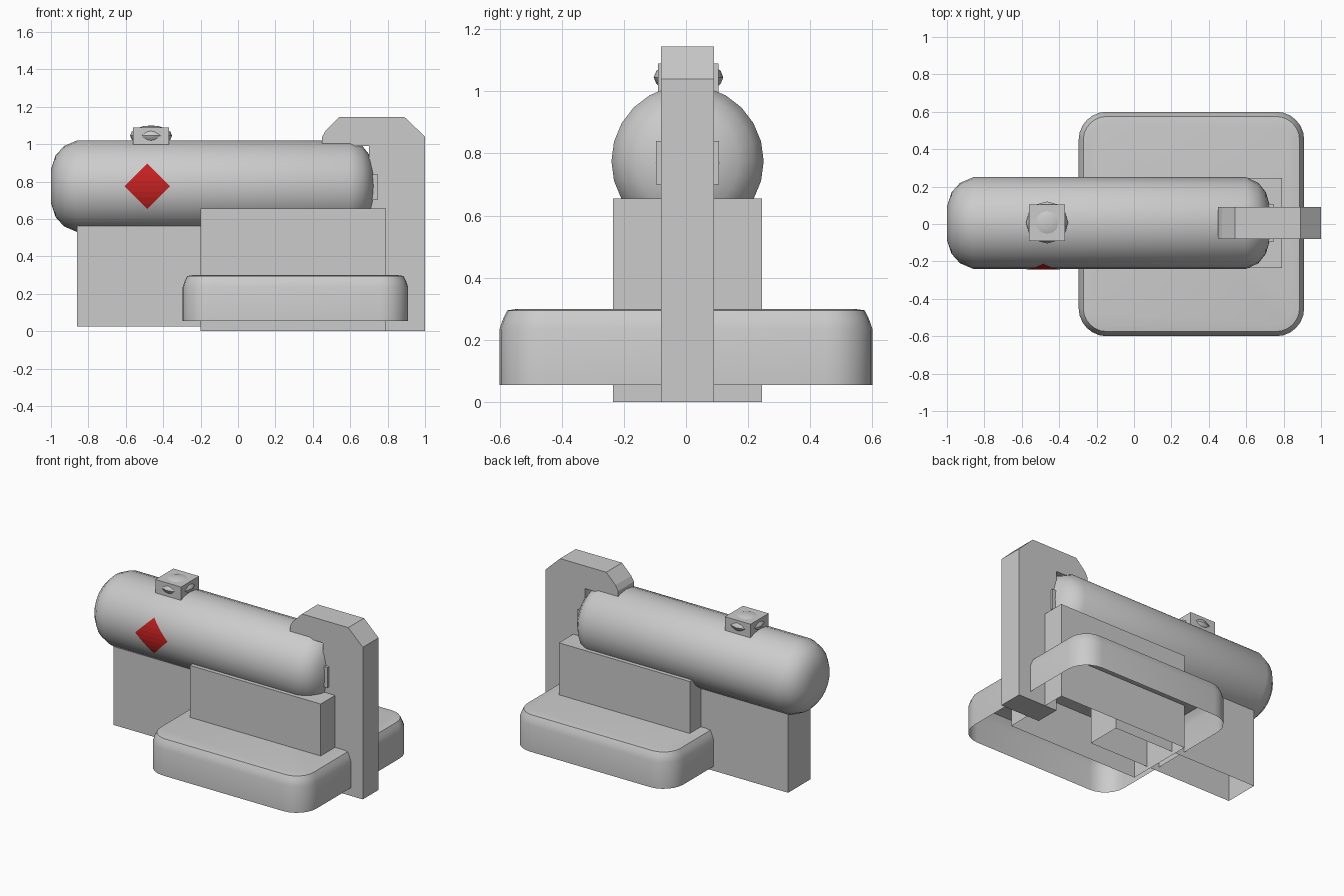
import bpy, bmesh, math

cube = bpy.data.objects.get("Cube")
if cube:
    bpy.data.objects.remove(cube, do_unlink=True)


def material(name, rgb):
    m = bpy.data.materials.new(name)
    m.use_nodes = True
    color = (*rgb, 1)
    m.diffuse_color = color
    m.node_tree.nodes["Principled BSDF"].inputs["Base Color"].default_value = color
    return m


GRAY = material("light gray", (0.6, 0.6, 0.6))
RED = material("red", (0.55, 0.015, 0.015))
MID_Y = 0.005
TANK_Z, TANK_R = 0.775, 0.245


def finish(name, bm, mat=GRAY, smooth=False):
    bmesh.ops.recalc_face_normals(bm, faces=bm.faces[:])
    mesh = bpy.data.meshes.new(name)
    bm.to_mesh(mesh)
    bm.free()
    obj = bpy.data.objects.new(name, mesh)
    bpy.context.collection.objects.link(obj)
    mesh.materials.append(mat)
    if smooth:
        bpy.ops.object.select_all(action='DESELECT')
        obj.select_set(True)
        bpy.context.view_layer.objects.active = obj
        bpy.ops.object.shade_smooth_by_angle(angle=math.radians(40))
    return obj


def loft(bm, rings):
    """Join equal-length closed rings of points with quads."""
    rows = [[bm.verts.new(p) for p in ring] for ring in rings]
    for a, b in zip(rows, rows[1:]):
        for i in range(len(a)):
            j = (i + 1) % len(a)
            bm.faces.new((a[i], a[j], b[j], b[i]))
    return rows


def box(name, x, y, z, open_bottom=False):
    bm = bmesh.new()
    rings = [[(x[0], y[0], h), (x[1], y[0], h), (x[1], y[1], h), (x[0], y[1], h)] for h in z]
    rows = loft(bm, rings)
    bm.faces.new(rows[1])
    if not open_bottom:
        bm.faces.new(rows[0])
    return finish(name, bm)


def ellipsoid(name, center, radii):
    bm = bmesh.new()
    bmesh.ops.create_uvsphere(bm, u_segments=12, v_segments=8, radius=1)
    bmesh.ops.scale(bm, vec=radii, verts=bm.verts)
    bmesh.ops.translate(bm, vec=center, verts=bm.verts)
    return finish(name, bm, smooth=True)


# Rounded base shell, open underneath
def rounded_outline(inset, z, radius=0.15, steps=6):
    hx, hy, r = 0.603 - inset, 0.6 - inset, radius - inset
    points = []
    for corner, (sx, sy) in enumerate(((1, 1), (-1, 1), (-1, -1), (1, -1))):
        for i in range(steps + 1):
            a = math.pi / 2 * (corner + i / steps)
            points.append((0.307 + sx * (hx - r) + r * math.cos(a),
                           sy * (hy - r) + r * math.sin(a), z))
    return points


bm = bmesh.new()
profile = ((0, 0.055), (0, 0.235), (0.012, 0.27), (0.025, 0.295), (0.06, 0.3))
rows = loft(bm, [rounded_outline(i, z) for i, z in profile])
bm.faces.new(rows[-1])
finish("base_shell", bm, smooth=True)

# Cradle block and the rear support under the tank
box("cradle_block", (-0.2, 0.79), (-0.235, 0.245), (0, 0.655), open_bottom=True)
box("tank_support", (-0.86, 0.25), (MID_Y - 0.12, MID_Y + 0.12), (0.025, 0.65), open_bottom=True)

# Tank with domed ends, turned around the x axis
bm = bmesh.new()
tank = ((-1, 0.09), (-0.975, 0.165), (-0.93, 0.215), (-0.86, TANK_R),
        (0.6, TANK_R), (0.665, 0.215), (0.705, 0.165), (0.73, 0.08))
SIDES = 24
rows = loft(bm, [[(x, MID_Y + r * math.cos(math.tau * i / SIDES),
                   TANK_Z + r * math.sin(math.tau * i / SIDES)) for i in range(SIDES)]
                 for x, r in tank])
for end in (rows[0], rows[-1]):
    bm.faces.new(end)
finish("tank", bm, smooth=True)

# Upright post hooked over the tank end
bm = bmesh.new()
outline = ((0.7, 0), (1, 0), (1, 1.04), (0.89, 1.145), (0.54, 1.145),
           (0.47, 1.075), (0.45, 1.04), (0.45, 0.99), (0.7, 0.99))
rows = loft(bm, [[(x, y, z) for x, z in outline] for y in (-0.08, 0.09)])
for side in rows:
    bm.faces.new(side)
finish("hook_post", bm)

# Filler cap on top and valve at the tank end
box("filler_cap", (-0.562, -0.368), (-0.09, 0.105), (0.99, 1.09))
ellipsoid("filler_bulge", (-0.465, 0.008, 1.045), (0.112, 0.112, 0.055))
box("end_valve", (0.66, 0.745), (-0.097, 0.107), (0.7, 0.84))
ellipsoid("valve_bulge", (0.705, MID_Y, 0.77), (0.05, 0.115, 0.07))

# Red diamond wrapped on the front of the tank
bm = bmesh.new()
HALF, STEPS = 0.122, 8
left, right = [], []
for i in range(STEPS + 1):
    dz = HALF * (2 * i / STEPS - 1)
    width = HALF - abs(dz)
    y = MID_Y - math.sqrt((TANK_R + 0.004) ** 2 - dz * dz)
    left.append(bm.verts.new((-0.485 - width, y, TANK_Z + dz)))
    right.append(bm.verts.new((-0.485 + width, y, TANK_Z + dz)))
for i in range(STEPS):
    bm.faces.new((left[i], right[i], right[i + 1], left[i + 1]))
bmesh.ops.remove_doubles(bm, verts=bm.verts[:], dist=1e-4)
finish("warning_diamond", bm, RED)
